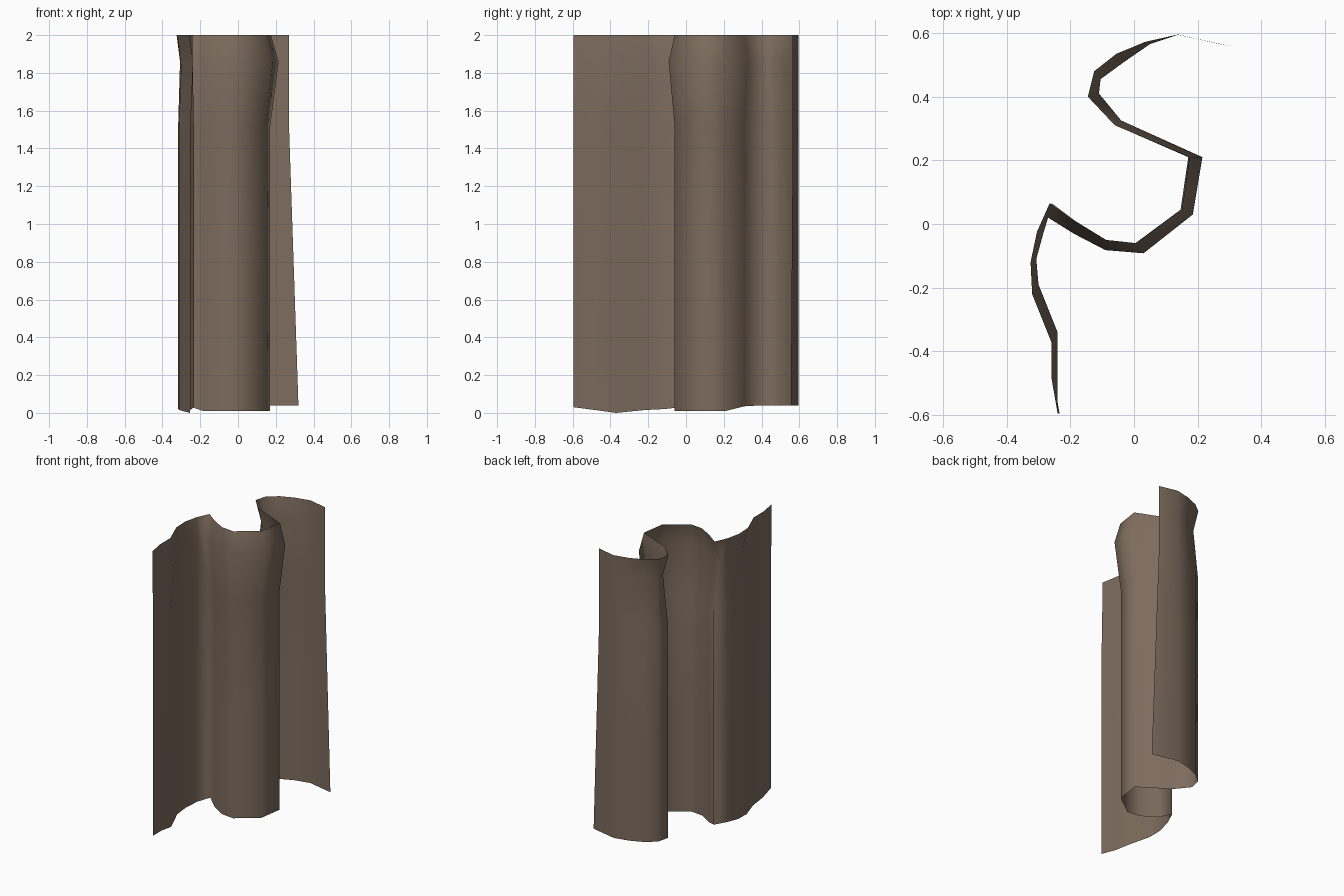
import bpy
import bmesh

# Remove the default object
default_cube = bpy.data.objects.get("Cube")
if default_cube:
    bpy.data.objects.remove(default_cube, do_unlink=True)


def make_material(name, colour):
    material = bpy.data.materials.new(name)
    material.use_nodes = True
    material.diffuse_color = colour
    shader = next(n for n in material.node_tree.nodes if n.type == "BSDF_PRINCIPLED")
    shader.inputs["Base Color"].default_value = colour
    material.roughness = 1
    shader.inputs["Roughness"].default_value = 1
    return material


# Folded cloth outline: gathered x, y / billowed x, y / hem height
folds = [
    (-.24, -.595, -.24, -.595, .03),
    (-.26, -.48, -.24, -.46, .015),
    (-.26, -.37, -.24, -.34, 0),
    (-.32, -.22, -.3, -.19, .015),
    (-.325, -.12, -.307, -.11, .02),
    (-.305, -.025, -.285, -.03, .03),
    (-.265, .065, -.27, .02, .035),
    (-.19, .01, -.19, -.03, .01),
    (-.09, -.05, -.09, -.082, .01),
    (.005, -.06, .03, -.092, .01),
    (.15, .045, .185, .03, .01),
    (.175, .21, .215, .21, .01),
    (-.06, .31, -.04, .325, .035),
    (-.145, .4, -.11, .41, .04),
    (-.125, .48, -.105, .455, .04),
    (-.055, .535, -.03, .51, .04),
    (.035, .572, .05, .565, .04),
    (.14, .595, .14, .595, .04),
    (.27, .565, .27, .565, .04),
]

top_height, billow_height, straight_height = 2, 1.86, 1.52
hem_flare = .05


def cloth_column(fold, is_back_edge):
    """Points down one vertical line of the cloth, from top to hem."""
    gathered_x, gathered_y, billowed_x, billowed_y, hem = fold
    column = [
        (gathered_x, gathered_y, top_height),
        (billowed_x, billowed_y, billow_height),
    ]
    straight_x = gathered_x if is_back_edge else gathered_x * .975
    # Straight lower drop, flaring only along the free back edge
    for step in (0, .5, 1):
        flare = hem_flare * step if is_back_edge else 0
        height = straight_height + (hem - straight_height) * step
        column.append((straight_x + flare, gathered_y - flare / 5, height))
    return column


# Curtain sheet: join neighbouring columns with quads
sheet = bmesh.new()
columns = [
    [sheet.verts.new(point) for point in cloth_column(fold, fold is folds[-1])]
    for fold in folds
]
for left, right in zip(columns, columns[1:]):
    for row in range(len(left) - 1):
        face = sheet.faces.new((left[row], left[row + 1], right[row + 1], right[row]))
        face.smooth = True

mesh = bpy.data.meshes.new("curtain")
sheet.to_mesh(mesh)
sheet.free()
mesh.materials.append(make_material("brown cloth", (.205, .15, .11, 1)))
curtain = bpy.data.objects.new("curtain", mesh)
bpy.context.collection.objects.link(curtain)
